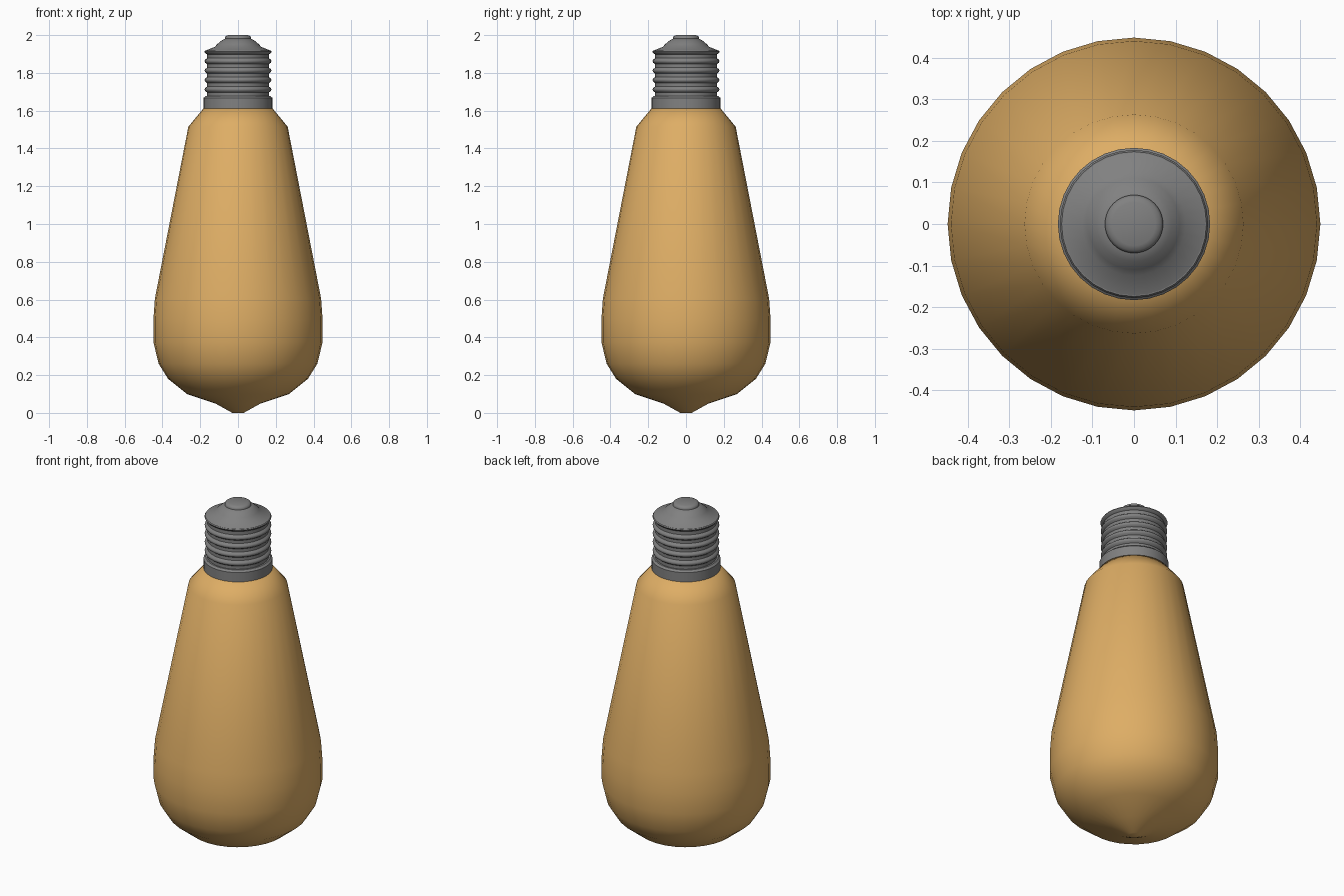
import bpy, bmesh, math

if "Cube" in bpy.data.objects:
    bpy.data.objects.remove(bpy.data.objects["Cube"])

SIDES = 32

def lathe(name, profile, angle, color=None):
    """Revolve (radius, z) points, bottom to top, and cap both ends."""
    bm = bmesh.new()
    rings = []
    for r, z in profile:
        rings.append([bm.verts.new((r * math.cos(2 * math.pi * i / SIDES),
                                    r * math.sin(2 * math.pi * i / SIDES), z))
                      for i in range(SIDES)])
    for a, b in zip(rings, rings[1:]):
        for i in range(SIDES):
            j = (i + 1) % SIDES
            bm.faces.new((a[i], a[j], b[j], b[i]))
    bm.faces.new(rings[0][::-1])
    bm.faces.new(rings[-1])
    mesh = bpy.data.meshes.new(name)
    bm.to_mesh(mesh)
    bm.free()
    obj = bpy.data.objects.new(name, mesh)
    bpy.context.collection.objects.link(obj)
    bpy.ops.object.select_all(action='DESELECT')
    obj.select_set(True)
    bpy.context.view_layer.objects.active = obj
    bpy.ops.object.shade_smooth_by_angle(angle=math.radians(angle))
    if color:
        mat = bpy.data.materials.new(name)
        mat.diffuse_color = color
        mat.use_nodes = True
        mat.node_tree.nodes["Principled BSDF"].inputs["Base Color"].default_value = mat.diffuse_color
        mesh.materials.append(mat)
    return obj

# Amber glass envelope with the pointed tip at the bottom
lathe("glass_bulb", [
    (0.03, 0.0), (0.12, 0.05), (0.27, 0.10), (0.37, 0.18), (0.42, 0.26),
    (0.448, 0.375), (0.448, 0.495), (0.44, 0.605), (0.263, 1.515),
    (0.183, 1.612)], 60, (0.73, 0.42, 0.13, 1))

METAL = (0.22, 0.22, 0.22, 1)

# Metal collar
lathe("collar", [(0.183, 1.612), (0.183, 1.667), (0.172, 1.677)], 40, METAL)

# Screw thread: rounded ridges, the last one forming the top rim
thread = [(0.163, 1.675)]
for z in (1.712, 1.762, 1.812, 1.862):
    thread += [(0.163, z - 0.016), (0.174, z - 0.008), (0.177, z),
               (0.174, z + 0.008), (0.163, z + 0.016)]
thread += [(0.163, 1.898), (0.174, 1.905), (0.178, 1.912), (0.174, 1.918)]
lathe("screw_thread", thread, 50, METAL)

# Insulator dome
lathe("insulator", [(0.174, 1.917), (0.124, 1.937), (0.11, 1.952),
                    (0.09, 1.969), (0.068, 1.982)], 40, METAL)

# Contact button
lathe("contact", [(0.07, 1.978), (0.07, 1.988), (0.064, 1.995), (0.052, 2.0)],
      50, METAL)
